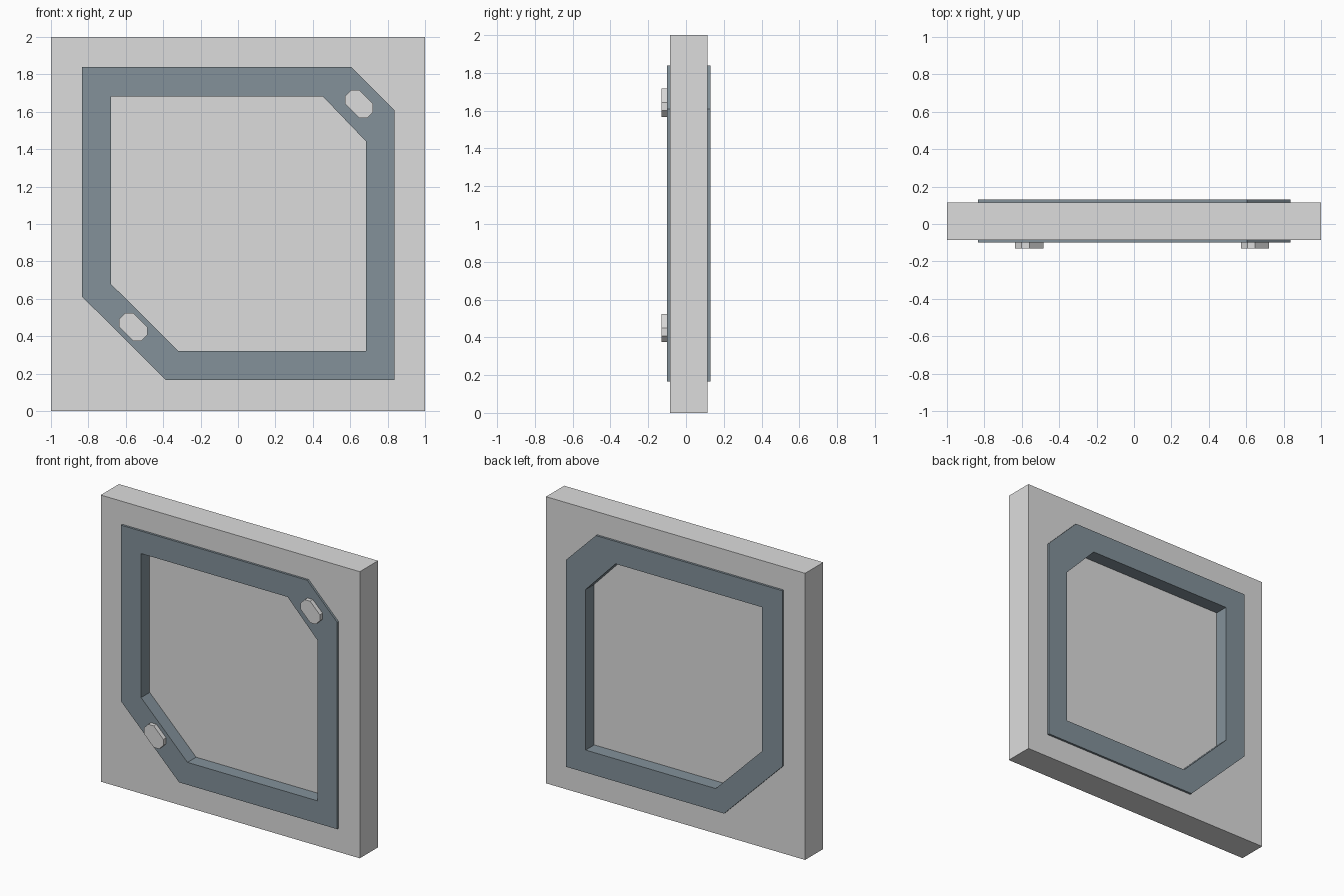
import bpy
import bmesh

if "Cube" in bpy.data.objects:
    bpy.data.objects.remove(bpy.data.objects["Cube"])


def material(name, rgb):
    m = bpy.data.materials.new(name)
    m.diffuse_color = (*rgb, 1.0)
    m.use_nodes = True
    m.node_tree.nodes["Principled BSDF"].inputs["Base Color"].default_value = m.diffuse_color
    return m


GREY = material("light grey", (0.72, 0.72, 0.72))
BLUE = material("slate blue grey", (0.227, 0.285, 0.323))


def plate(name, loops, y0, y1, mat):
    """Prism along y from x-z outlines; a second outline is a hole."""
    bm = bmesh.new()
    for pts in loops:
        vs = [bm.verts.new((x, y0, z)) for x, z in pts]
        for a, b in zip(vs, vs[1:] + vs[:1]):
            bm.edges.new((a, b))
    bmesh.ops.triangle_fill(bm, use_beauty=True, use_dissolve=False,
                            edges=bm.edges[:], normal=(0, -1, 0))
    ext = bmesh.ops.extrude_face_region(bm, geom=bm.faces[:], use_keep_orig=True)
    moved = [v for v in ext["geom"] if isinstance(v, bmesh.types.BMVert)]
    bmesh.ops.translate(bm, verts=moved, vec=(0, y1 - y0, 0))
    bmesh.ops.recalc_face_normals(bm, faces=bm.faces[:])
    me = bpy.data.meshes.new(name)
    bm.to_mesh(me)
    bm.free()
    me.materials.append(mat)
    ob = bpy.data.objects.new(name, me)
    bpy.context.collection.objects.link(ob)
    return ob


# Outlines as (x, z)
square = [(-1, 0), (1, 0), (1, 2), (-1, 2)]
outer = [(-0.835, 1.84), (0.605, 1.84), (0.836, 1.608),
         (0.836, 0.165), (-0.385, 0.165), (-0.835, 0.613)]
inner = [(-0.678, 1.683), (0.453, 1.683), (0.684, 1.442),
         (0.684, 0.322), (-0.32, 0.322), (-0.678, 0.678)]
middle = [((a + c) / 2, (b + d) / 2) for (a, b), (c, d) in zip(outer, inner)]

# Wall slab with window opening
plate("wall_panel", [square, middle], -0.085, 0.115, GREY)
# Frame standing proud on both sides
plate("window_frame", [outer, inner], -0.10, 0.13, BLUE)
# Recessed pane
plate("pane", [middle], -0.005, 0.035, GREY)

# Flattened octagonal bolts on the clipped corners
half = [(0, 0.075), (0.075, 0), (0.075, -0.042), (0.042, -0.075)]
bolt = half + [(-x, -z) for x, z in half]
for name, cx, cz in (("bolt_upper", 0.648, 1.642), ("bolt_lower", -0.56, 0.449)):
    plate(name, [[(cx + x, cz + z) for x, z in bolt]], -0.13, -0.095, GREY)
